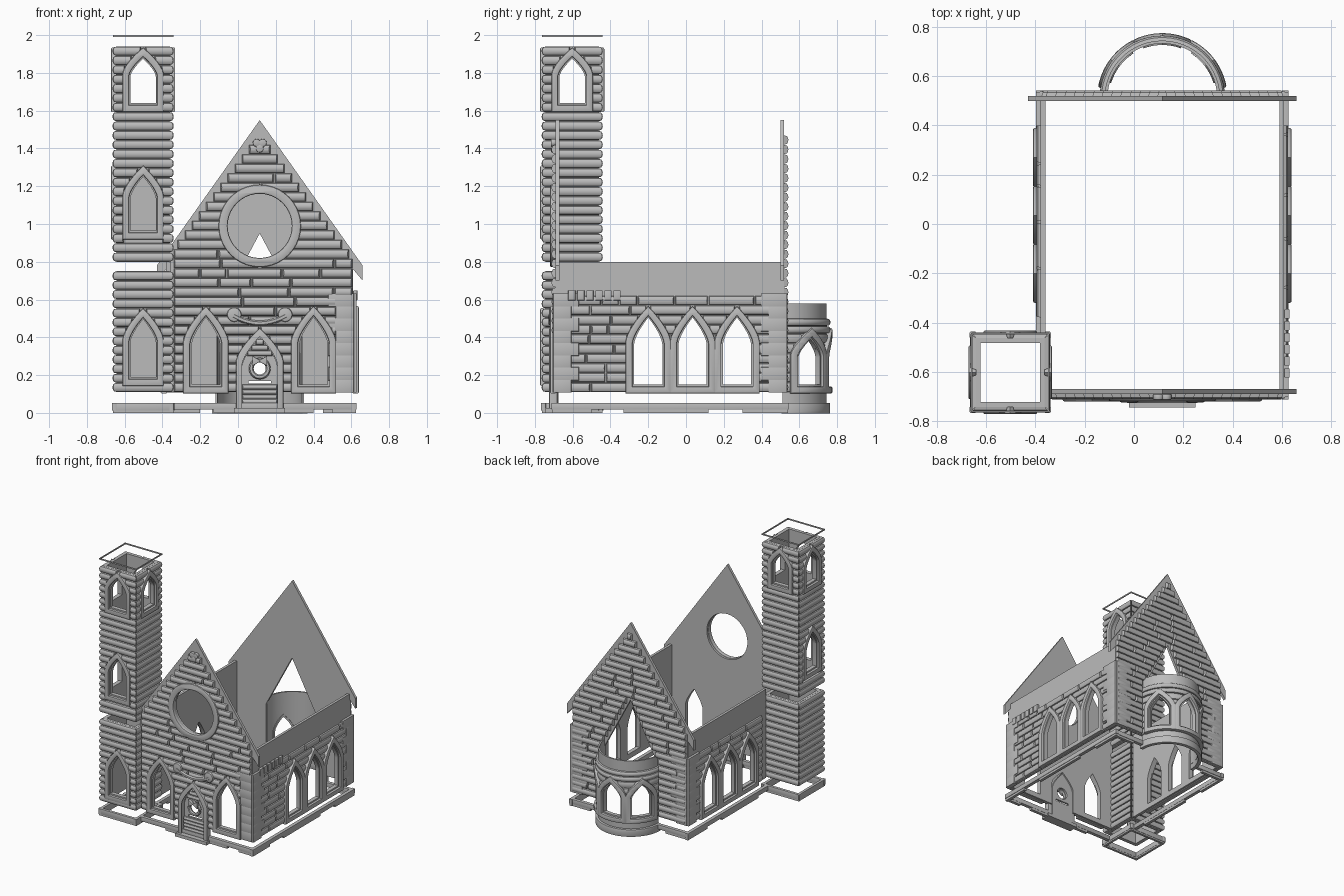
import bpy, bmesh, math, random
from mathutils import Matrix, Vector

random.seed(4)
if "Cube" in bpy.data.objects:
    bpy.data.objects.remove(bpy.data.objects["Cube"])

stone = bpy.data.materials.new("grey stone")
stone.use_nodes = True
GREY = (0.5, 0.5, 0.5, 1)
stone.diffuse_color = GREY
stone.node_tree.nodes["Principled BSDF"].inputs["Base Color"].default_value = GREY

# Walls: origin x, y, facing angle in degrees, bend radius
MID, TX, TY, TH = 0.115, -0.5025, -0.6025, 0.14
FRONT = (0, -0.69, 0, 0)
RIGHT = (0.61, 0, 90, 0)
BACK = (0, 0.52, 180, 0)
LEFT = (-0.38, 0, 270, 0)
APSE = (MID, 0.51, 180, 0.235)
TOWER = {"front": (TX, TY - TH, 0, 0), "right": (TX + TH, TY, 90, 0),
         "back": (TX, TY + TH, 180, 0), "left": (TX - TH, TY, 270, 0)}


def finish(name, bm, wall):
    """Place wall-space geometry (along, up, outward) in the world, bending it if round."""
    x, y, angle, r = wall
    if r:
        for k in range(-13, 14):
            bmesh.ops.bisect_plane(bm, geom=bm.verts[:] + bm.edges[:] + bm.faces[:],
                                   plane_co=(k * r * math.pi / 26, 0, 0), plane_no=(1, 0, 0))
        for v in bm.verts:
            a, d = v.co.x / r, r + v.co.z
            v.co = Vector((d * math.sin(a), v.co.y, d * math.cos(a)))
    bmesh.ops.recalc_face_normals(bm, faces=bm.faces[:])
    bm.transform(Matrix.Translation((x, y, 0)) @ Matrix.Rotation(math.radians(angle), 4, 'Z')
                 @ Matrix.Rotation(math.pi / 2, 4, 'X'))
    me = bpy.data.meshes.new(name)
    bm.to_mesh(me)
    bm.free()
    me.materials.append(stone)
    ob = bpy.data.objects.new(name, me)
    bpy.context.collection.objects.link(ob)
    return ob


def panel(name, wall, loops, d0, d1, bevel=0.0, path=False):
    """Flat plate between depths d0 and d1; later loops are holes. A path makes a round bar."""
    cu = bpy.data.curves.new(name, 'CURVE')
    cu.dimensions = '3D' if path else '2D'
    cu.fill_mode = 'FULL' if path else 'BOTH'
    cu.extrude = 0 if path else (d1 - d0) / 2 - bevel
    cu.bevel_depth, cu.bevel_resolution = bevel, 1
    for pts in loops:
        sp = cu.splines.new('POLY')
        sp.points.add(len(pts) - 1)
        for p, (u, v) in zip(sp.points, pts):
            p.co = (u, v, 0, 1)
        sp.use_cyclic_u = not path
    tmp = bpy.data.objects.new(name, cu)
    bpy.context.collection.objects.link(tmp)
    me = bpy.data.meshes.new_from_object(tmp.evaluated_get(bpy.context.evaluated_depsgraph_get()))
    bm = bmesh.new()
    bm.from_mesh(me)
    bpy.data.objects.remove(tmp)
    bpy.data.curves.remove(cu)
    bpy.data.meshes.remove(me)
    bmesh.ops.remove_doubles(bm, verts=bm.verts[:], dist=1e-5)
    bmesh.ops.translate(bm, verts=bm.verts[:], vec=(0, 0, (d0 + d1) / 2))
    return finish(name, bm, wall)


def rect(a, b, v0, v1):
    return [(a, v0), (b, v0), (b, v1), (a, v1)]


def circle(c, v, r, n=40):
    return [(c + r * math.cos(i * math.tau / n), v + r * math.sin(i * math.tau / n)) for i in range(n)]


class Arch:
    """Pointed arch outline that can also block a course of stones."""
    def __init__(self, c, w, z0, z1, spring=0.6, power=1.5):
        self.c, self.w, self.z0, self.z1, self.power = c, w, z0, z1, power
        self.zs = z0 + spring * (z1 - z0)

    def half(self, v):
        t = max(0, (v - self.zs) / (self.z1 - self.zs))
        return self.w * (1 - t ** self.power)

    def span(self, v):
        if self.z0 - 0.01 < v < self.z1:
            return self.c - self.half(v), self.c + self.half(v)

    def pts(self):
        vs = [self.z0] + [self.zs + (self.z1 - self.zs) * i / 7 for i in range(7)]
        return ([(self.c - self.half(v), v) for v in vs] + [(self.c, self.z1)]
                + [(self.c + self.half(v), v) for v in reversed(vs)])


class Rose:
    def span(self, v):
        s = 0.2 ** 2 - (v - 0.99) ** 2
        return (MID - s ** 0.5, MID + s ** 0.5) if s > 0 else None


def stone_bar(bm, v, a, b, h, depth, ea, eb):
    """Rounded stone; ea and eb push its ends out (mitre) or pull them in (taper)."""
    if b - a < 0.012:
        return
    arc = [math.radians(t) for t in (-90, -60, -30, 0, 30, 60, 90)]
    prof = [(v + h * math.sin(t), depth * max(0, math.cos(t)) ** 0.7) for t in arc]
    A = [bm.verts.new((a - ea * d, p, d)) for p, d in prof]
    B = [bm.verts.new((b + eb * d, p, d)) for p, d in prof]
    for i in range(len(A)):
        j = (i + 1) % len(A)
        bm.faces.new((A[i], B[i], B[j], A[j]))
    bm.faces.new(A)
    bm.faces.new(B[::-1])


def courses(name, wall, v0, v1, limits, blocks=(), depth=0.022, end=-0.3, joint=0.0, pitch=0.05):
    """Rows of stones between limits(v), leaving out the blocked spans."""
    bm = bmesh.new()
    n = round((v1 - v0) / pitch)
    p = (v1 - v0) / n
    for i in range(n):
        v = v0 + (i + 0.5) * p
        lo, hi = limits(v)
        pieces, at = [], lo
        for s in sorted(s for s in (k.span(v) for k in blocks) if s):
            if s[0] > at:
                pieces.append((at, min(s[0], hi)))
            at = max(at, s[1])
        pieces.append((at, hi))
        for a, b in pieces:
            while a < b:
                c = a + random.uniform(1, 3) * joint if joint else b
                c = b if b - c < 0.06 else c
                stone_bar(bm, v, a, c - (0.006 if c < b else 0), p * 0.48, depth,
                          end if a == lo else -0.3, end if c == hi else -0.3)
                a = c
    return finish(name, bm, wall)


def window(name, wall, c, z0, z1, w=0.113):
    """Raised surround with a thinner inner rim; returns the outer arch and the opening."""
    outer = Arch(c, w, z0, z1)
    mid = Arch(c, w * 0.8, z0 + 0.022, z1 - 0.03)
    hole = Arch(c, w * 0.66, z0 + 0.04, z1 - 0.05)
    panel(name + "_surround", wall, [outer.pts(), mid.pts()], -0.005, 0.03, 0.007)
    panel(name + "_inner_rim", wall, [mid.pts(), hole.pts()], -0.018, 0.012)
    return outer, hole


def quoins(name, wall, edge, side):
    """Corner stones of alternating length; side is the direction away from the corner."""
    for i in range(8):
        v = 0.11 + i * 0.065
        panel(name, wall, [rect(*sorted((edge, edge + side * (0.13 if i % 2 else 0.09))), v, v + 0.064)],
              -0.005, 0.018, 0.003)


# Gable walls
def gable(c, opening, clipped):
    right = [(c + 0.495, 0.11), (c + 0.495, 0.76), (c + 0.545, 0.70), (c + 0.545, 0.78)]
    left = [(c - 0.475, 0.88), (c - 0.475, 0.11)] if clipped else [(2 * c - u, v) for u, v in reversed(right)]
    return opening.pts() + right + [(c, 1.55)] + left


def gable_half(v):
    return max(0.02, min(0.49, (1.47 - v) * 0.75))


wins = [window("front_window", FRONT, c, 0.11, 0.555) for c in (-0.17, 0.40)]
doorway = Arch(MID, 0.1, 0.11, 0.41)
panel("front_wall", FRONT, [gable(MID, doorway, True), circle(MID, 0.99, 0.175)]
      + [h.pts() for _, h in wins], -0.02, 0)
panel("rose_window_ring", FRONT, [circle(MID, 0.99, 0.21), circle(MID, 0.99, 0.178)], -0.005, 0.03, 0.008)
courses("front_stones", FRONT, 0.11, 1.42,
        lambda v: (max(-0.34, MID - gable_half(v)), 0.52 if v < 0.62 else MID + gable_half(v)),
        [o for o, _ in wins] + [Arch(MID, 0.12, 0, 0.44), Rose()], joint=0.13)
quoins("front_corner_stone", FRONT, 0.61, -1)
for u, v in ((-0.016, 1.43), (0.016, 1.43), (0, 1.40)):
    panel("gable_ornament", FRONT, [circle(MID + u, v, 0.016, 12)], 0, 0.025, 0.005)

chancel = Arch(-MID, 0.225, 0.11, 0.95, 0.5, 1)
panel("back_wall", BACK, [gable(-MID, chancel, False)], -0.02, 0)
courses("back_stones", BACK, 0.11, 1.47, lambda v: (-MID - gable_half(v), -MID + gable_half(v)),
        [Arch(-MID, 0.25, 0.05, 0.99, 0.52, 1)], joint=0.13)
quoins("back_corner_stone", BACK, -0.61, 1)
quoins("back_corner_stone", BACK, 0.38, -1)

# Side walls, each with three windows
for side, wall, s, a, b in (("right", RIGHT, 1, -0.69, 0.52), ("left", LEFT, -1, -0.52, 0.44)):
    wins = [window(side + "_window", wall, s * c, 0.11, 0.555) for c in (-0.2, 0.035, 0.27)]
    panel(side + "_wall", wall, [rect(a, b, 0.11, 0.80)] + [h.pts() for _, h in wins], -0.02, 0)
    courses(side + "_stones", wall, 0.11, 0.62, lambda v: (a + 0.06, b - 0.06),
            [o for o, _ in wins], depth=0.016, joint=0.09)
    quoins(side + "_back_corner_stone", wall, 0.53 * s, -s)
quoins("right_front_corner_stone", RIGHT, -0.70, 1)
for i in range(6):
    panel("eave_dentil", RIGHT, [rect(-0.62 + i * 0.048, -0.59 + i * 0.048, 0.60, 0.645)], 0, 0.022, 0.004)

# Door with planks, wreath, surround, scroll and step
panel("door_surround", FRONT, [Arch(MID, 0.12, 0.02, 0.44).pts(), Arch(MID, 0.095, 0.02, 0.405).pts()],
      -0.01, 0.035, 0.006)
leaf = Arch(MID, 0.094, 0.02, 0.40)
wreath_hole = circle(MID, 0.235, 0.045, 20)
panel("door_leaf", FRONT, [leaf.pts(), wreath_hole, rect(MID - 0.06, MID + 0.06, 0.155, 0.17)], -0.015, 0)
courses("door_planks", FRONT, 0.02, 0.15, lambda v: (MID - leaf.half(v), MID + leaf.half(v)), depth=0.015, pitch=0.026)
courses("door_planks", FRONT, 0.30, 0.39, lambda v: (MID - leaf.half(v), MID + leaf.half(v)), depth=0.015, pitch=0.03)
panel("door_wreath", FRONT, [wreath_hole + wreath_hole[:1]], 0, 0.02, 0.013, True)
for s in (-1, 1):
    panel("wreath_bow", FRONT, [[(MID, 0.275), (MID + s * 0.035, 0.295), (MID + s * 0.035, 0.255)]], 0.01, 0.035, 0.004)
    panel("scroll_end", FRONT, [circle(MID + s * 0.135, 0.52, 0.03, 20)], 0, 0.035, 0.008)
panel("door_scroll", FRONT, [[(MID + u / 50, 0.475 + 0.04 * (u / 7) ** 2) for u in range(-7, 8)]], 0.01, 0.04, 0.014, True)
panel("door_step", FRONT, [rect(-0.02, 0.25, 0, 0.025)], -0.02, 0.055)

# Round apse at the back
arc_len = APSE[3] * math.pi / 2
wins = [window("apse_window", APSE, APSE[3] * math.radians(t), 0.11, 0.44, 0.105) for t in (-53, 0, 53)]
panel("apse_wall", APSE, [rect(-arc_len, arc_len, 0.04, 0.58)] + [h.pts() for _, h in wins], -0.012, 0)
courses("apse_cornice", APSE, 0.42, 0.50, lambda v: (-arc_len, arc_len), depth=0.02, end=0, pitch=0.04)
courses("apse_stones", APSE, 0.11, 0.42, lambda v: (-arc_len, arc_len), [o for o, _ in wins], depth=0.012, end=0)
panel("apse_base", APSE, [rect(-arc_len, arc_len, 0, 0.05)], -0.01, 0.018, 0.003)

# Square tower in two storeys
LEVELS = {"front": [(0.15, 0.545, 0), (0.925, 1.30, 1), (1.60, 1.925, 1)], "left": [(0.925, 1.30, 1), (1.60, 1.925, 1)],
          "right": [(1.60, 1.925, 1)], "back": [(1.60, 1.925, 1)]}
for face, wall in TOWER.items():
    for storey, (v0, v1) in enumerate(((0.11, 0.75), (0.80, 1.94))):
        wins = [window("tower_%s_window" % face, wall, 0, z0, z1, 0.102)
                for z0, z1, st in LEVELS[face] if st == storey]
        panel("tower_%s_wall" % face, wall, [rect(-TH, TH, v0, v1)] + [h.pts() for _, h in wins], -0.02, 0)
        courses("tower_%s_stones" % face, wall, v0, v1, lambda v: (-TH, TH), [o for o, _ in wins], end=0.8)
    panel("tower_top_frame", wall, [rect(-0.16, 0.16, 1.99, 2)], 0.014, 0.02)
    panel("tower_base", wall, [rect(-0.1625, 0.1625, 0.015, 0.05)], 0, 0.0225, 0.003)
    panel("tower_base_foot", wall, [rect(-0.16, 0.16, 0, 0.02)], 0.002, 0.02)

# Plinth band with feet, leaving shallow gaps beneath
for name, wall, a, b, feet in (
        ("front", FRONT, -0.34, 0.62, ((-0.13, 0.4), (0.5, 0.62))),
        ("right", RIGHT, -0.71, 0.54, ((-0.71, -0.5), (-0.33, 0.12), (0.3, 0.54))),
        ("left", LEFT, -0.54, 0.44, ((-0.54, -0.3), (-0.12, 0.33))),
        ("back", BACK, -0.62, -0.34, ((-0.62, -0.45),)),
        ("back", BACK, 0.12, 0.39, ((0.2, 0.39),))):
    panel(name + "_plinth", wall, [rect(a, b, 0.02, 0.05)], -0.01, 0.018, 0.003)
    for f in feet:
        panel(name + "_plinth_foot", wall, [rect(*f, 0, 0.025)], -0.008, 0.015)

# Smooth rounded stones while keeping the edges sharp
for ob in bpy.context.collection.objects:
    if ob.type == 'MESH' and stone.name in ob.data.materials:
        ob.select_set(True)
        bpy.context.view_layer.objects.active = ob
bpy.ops.object.shade_smooth_by_angle(angle=math.radians(35))
